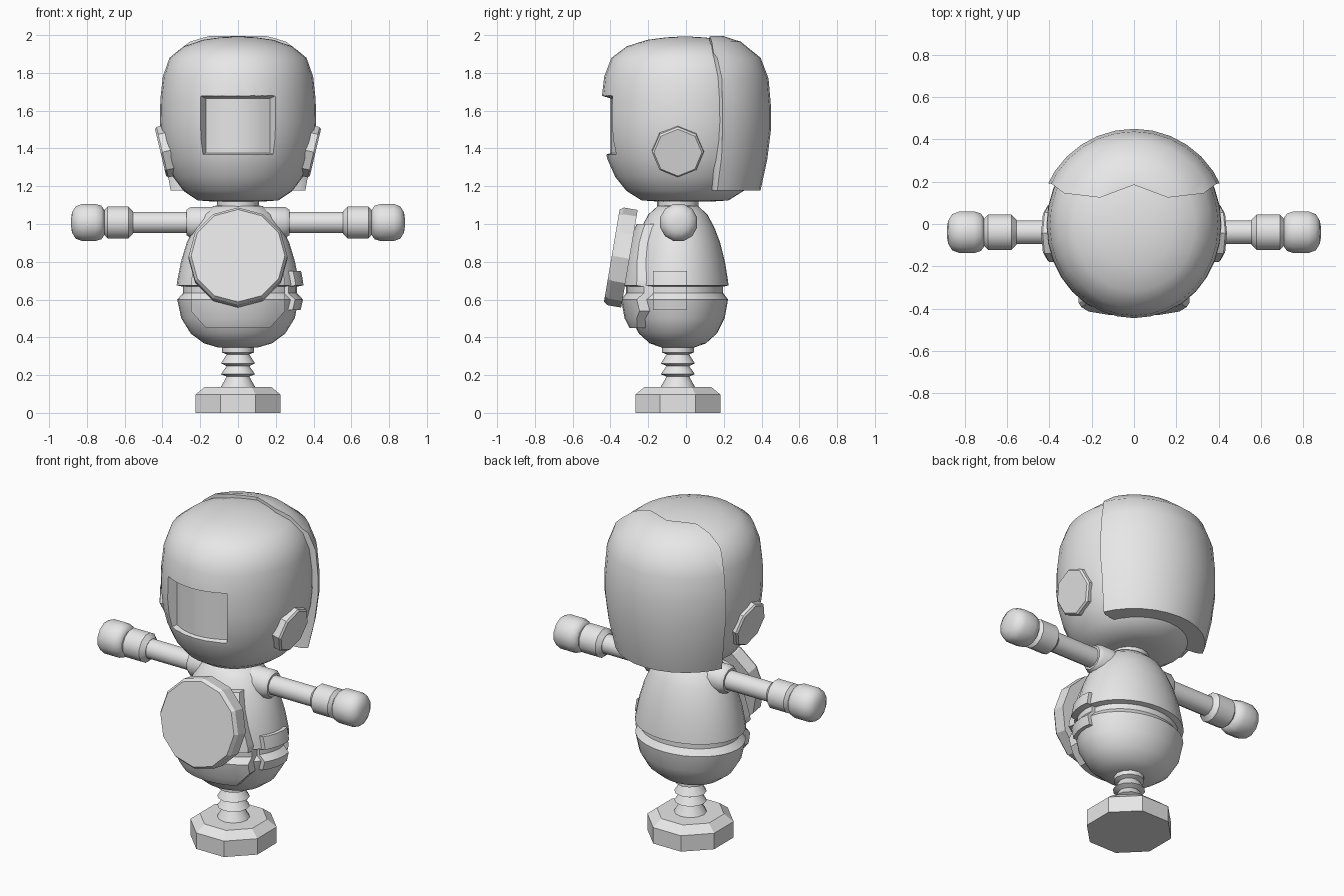
import bpy, bmesh
from math import sin, cos, pi, sqrt
from mathutils import Matrix, Vector

cube = bpy.data.objects.get("Cube")
if cube:
    bpy.data.objects.remove(cube, do_unlink=True)

# Single plain grey material
grey = bpy.data.materials.new("light grey")
grey.use_nodes = True
grey.diffuse_color = (0.8, 0.8, 0.8, 1)
grey.node_tree.nodes["Principled BSDF"].inputs["Base Color"].default_value = (0.8, 0.8, 0.8, 1)

MID = -0.043  # depth of the body axis


def build(name, verts, faces):
    mesh = bpy.data.meshes.new(name)
    mesh.from_pydata(verts, [], faces)
    bm = bmesh.new()
    bm.from_mesh(mesh)
    bmesh.ops.recalc_face_normals(bm, faces=bm.faces)
    bm.to_mesh(mesh)
    bm.free()
    mesh.materials.append(grey)
    obj = bpy.data.objects.new(name, mesh)
    bpy.context.collection.objects.link(obj)
    return obj


def lathe(name, profile, sides, matrix=Matrix(), turn=0.0):
    """Revolve (radius, height) points around local z and cap both ends."""
    verts = [matrix @ Vector((r * cos(2 * pi * (i + turn) / sides),
                              r * sin(2 * pi * (i + turn) / sides), h))
             for r, h in profile for i in range(sides)]
    faces = [(k * sides + i, k * sides + (i + 1) % sides,
              (k + 1) * sides + (i + 1) % sides, (k + 1) * sides + i)
             for k in range(len(profile) - 1) for i in range(sides)]
    faces += [tuple(range(sides)), tuple(range(len(verts) - sides, len(verts)))]
    return build(name, verts, faces)


def prism(name, outline, axis, low, high):
    """Extrude a flat outline along an axis."""
    place = {"X": lambda a, b, h: (h, a, b), "Y": lambda a, b, h: (a, h, b),
             "Z": lambda a, b, h: (a, b, h)}[axis]
    n = len(outline)
    verts = [place(a, b, h) for h in (low, high) for a, b in outline]
    faces = [(i, (i + 1) % n, n + (i + 1) % n, n + i) for i in range(n)]
    return build(name, verts, faces + [tuple(range(n)), tuple(range(n, 2 * n))])


def cut(obj, tool, operation):
    tool.hide_render = True
    mod = obj.modifiers.new("cut", "BOOLEAN")
    mod.operation, mod.object, mod.solver = operation, tool, "EXACT"
    bpy.context.view_layer.objects.active = obj
    bpy.ops.object.modifier_apply(modifier=mod.name)
    bpy.data.objects.remove(tool, do_unlink=True)


def finish(obj, angle=36):
    bpy.ops.object.select_all(action="DESELECT")
    obj.select_set(True)
    bpy.context.view_layer.objects.active = obj
    bpy.ops.object.shade_smooth_by_angle(angle=angle * pi / 180)


def mirrored(outline):
    return outline + [(-a, b) for a, b in reversed(outline) if a]


def at(x, y, z):
    return Matrix.Translation((x, y, z))


# Head, slightly deeper than wide
head_profile = [(0.13, 1.118), (0.23, 1.125), (0.31, 1.175), (0.37, 1.25), (0.41, 1.34),
                (0.435, 1.44), (0.445, 1.54), (0.442, 1.66), (0.428, 1.78), (0.39, 1.88),
                (0.31, 1.94), (0.2, 1.975), (0.1, 1.988), (0.03, 1.992)]
head = lathe("head", head_profile, 32, at(0, -0.005, 0) @ Matrix.Diagonal((0.93, 1, 1, 1)))

# Sunken face window with sloping sides and a curved floor
cols, verts = 8, []
for depth, grow in ((-0.1, 0.06), (0.045, -0.03)):
    for side in (-1, 1):
        for i in range(cols + 1):
            t = 2 * i / cols - 1
            x = t * 0.2
            verts.append((t * (0.2 + grow), depth - 0.445 * sqrt(1 - (x / 0.414) ** 2),
                          1.52 + side * (0.16 + grow / 2)))
w = cols + 1
faces = []
for i in range(cols):
    a, b, c, d = i, w + i, 2 * w + i, 3 * w + i
    faces += [(a, a + 1, b + 1, b), (c, c + 1, d + 1, d),
              (a, a + 1, c + 1, c), (b, b + 1, d + 1, d)]
faces += [(0, w, 3 * w, 2 * w), (cols, w + cols, 3 * w + cols, 2 * w + cols)]
cut(head, build("window_cutter", verts, faces), "DIFFERENCE")
finish(head)

# Back shell of the head with a zigzag front edge
shell = lathe("head_back_shell",
              [(0.37, 1.1), (0.395, 1.18), (0.43, 1.34), (0.45, 1.5), (0.45, 1.62), (0.437, 1.77),
               (0.395, 1.88), (0.29, 1.965), (0.2, 1.994), (0.1, 2.0)], 32)
zigzag = mirrored([(0, 0.185), (0.16, 0.125), (0.33, 0.145), (0.39, 0.19), (0.6, 0.23), (0.6, 0.7)])
cut(shell, prism("shell_cutter", zigzag, "Z", 1.178, 2.2), "INTERSECT")
finish(shell)

# Tilted octagonal ear discs
for side, label in ((1, "left"), (-1, "right")):
    face = Vector((side * 0.97, 0, -0.23)).to_track_quat("Z", "Y").to_matrix().to_4x4()
    finish(lathe(label + "_ear", [(0.137, -0.08), (0.137, -0.01), (0.127, 0)], 8,
                 at(side * 0.41, MID, 1.378) @ face), 20)

# Egg-shaped body with a waist groove
oval = at(0, MID, 0) @ Matrix.Diagonal((1, 0.825, 1, 1))
body_profile = [(0.1, 0.345), (0.18, 0.368), (0.25, 0.42), (0.3, 0.5), (0.322, 0.6),
                (0.29, 0.635), (0.29, 0.668), (0.325, 0.675), (0.32, 0.71), (0.302, 0.8),
                (0.272, 0.9), (0.235, 0.98), (0.19, 1.05), (0.13, 1.095), (0.06, 1.105)]
finish(lathe("body", body_profile, 32, oval))
finish(lathe("neck", [(0.11, 1.07), (0.11, 1.14)], 16, at(0, MID, 0)))


def raised(name, amount, outline, axis, low, high):
    """A raised patch which follows the body surface."""
    patch = lathe(name, [(r + amount, h) for r, h in body_profile], 32, oval)
    cut(patch, prism(name + "_cutter", outline, axis, low, high), "INTERSECT")
    finish(patch, 30)


raised("belly_panel", 0.042,
       mirrored([(0.17, 0.45), (0.25, 0.54), (0.25, 0.7), (0.16, 1.0)]), "Y", -0.8, -0.1)
raised("hip_pouch", 0.022,
       [(-0.175, 0.545), (0.005, 0.545), (0.005, 0.75), (-0.175, 0.75)], "X", 0.15, 0.8)

# Tilted twelve-sided chest disc
tilt = Vector((0, -0.986, 0.167)).to_track_quat("Z", "Y").to_matrix().to_4x4()
finish(lathe("chest_disc", [(0.262, -0.095), (0.262, -0.02), (0.248, 0)], 12,
             at(0, -0.393, 0.832) @ tilt), 20)

# Arms, each revolved outwards along x
arm_parts = {
    "shoulder": [(0.085, 0.1), (0.085, 0.25), (0.07, 0.272)],
    "arm": [(0.058, 0.24), (0.058, 0.74)],
    "cuff": [(0.06, 0.555), (0.087, 0.58), (0.087, 0.69), (0.062, 0.712)],
    "hand": [(0.07, 0.708), (0.092, 0.724), (0.102, 0.755), (0.102, 0.825), (0.088, 0.86),
             (0.055, 0.879), (0.02, 0.884)],
}
for side, label in ((1, "left"), (-1, "right")):
    outwards = at(0, MID + 0.004, 1.008) @ Matrix.Rotation(side * pi / 2, 4, "Y")
    for part, profile in arm_parts.items():
        finish(lathe(label + "_" + part, profile, 12, outwards, 0.5), 40)

# Ribbed leg and octagonal foot
finish(lathe("ribbed_leg", [(0.085, 0.36), (0.085, 0.32), (0.06, 0.31), (0.09, 0.262), (0.06, 0.248),
                            (0.09, 0.205), (0.06, 0.192), (0.095, 0.13)], 12, at(0, MID, 0)), 32)
finish(lathe("foot", [(0.244, 0), (0.244, 0.097), (0.19, 0.138)], 8, at(0, MID, 0), 0.5), 20)
